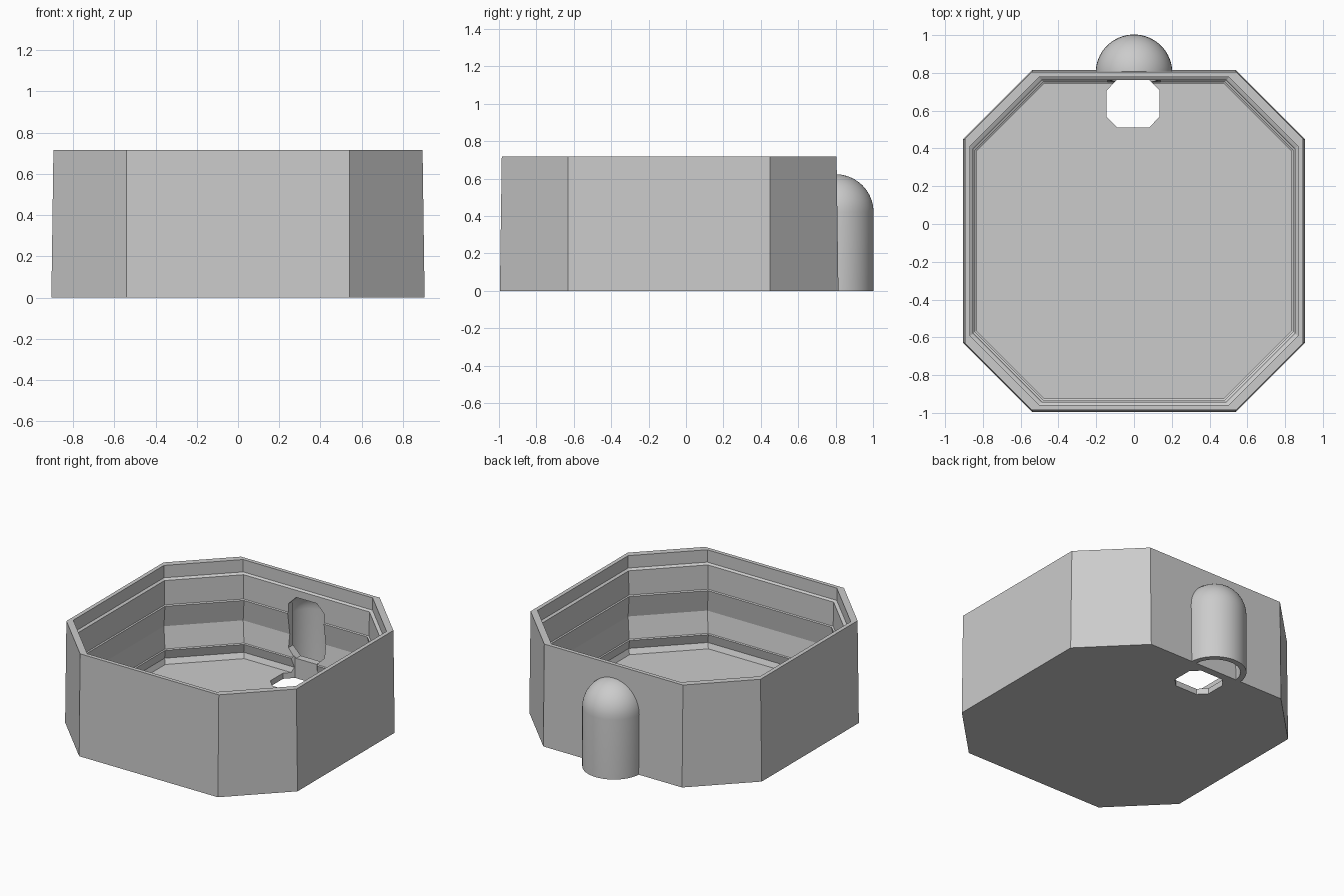
import bpy, bmesh, math
from mathutils import Vector

if "Cube" in bpy.data.objects:
    bpy.data.objects.remove(bpy.data.objects["Cube"])

grey = bpy.data.materials.new("plain grey")
grey.diffuse_color = (0.6, 0.6, 0.6, 1)
grey.use_nodes = True
grey.node_tree.nodes["Principled BSDF"].inputs["Base Color"].default_value = grey.diffuse_color

CY = -0.09          # centre of the tray in y
BACK = 0.80         # tube axis, buried in the back wall


def make_object(name, bm):
    bmesh.ops.recalc_face_normals(bm, faces=bm.faces)
    mesh = bpy.data.meshes.new(name)
    bm.to_mesh(mesh)
    bm.free()
    mesh.materials.append(grey)
    ob = bpy.data.objects.new(name, mesh)
    bpy.context.collection.objects.link(ob)
    return ob


def octagon(a, b, ca, cb):
    """Chamfered rectangle of half sizes a, b, with flats ending at ca, cb."""
    return [(a, -cb), (a, cb), (ca, b), (-ca, b),
            (-a, cb), (-a, -cb), (-ca, -b), (ca, -b)]


def loft(name, rings):
    """Closed solid through a list of equal-sized point rings."""
    bm = bmesh.new()
    loops = [[bm.verts.new(p) for p in ring] for ring in rings]
    for lo, hi in zip(loops, loops[1:]):
        for i in range(len(lo)):
            j = (i + 1) % len(lo)
            bm.faces.new((lo[i], lo[j], hi[j], hi[i]))
    bm.faces.new(loops[0])
    bm.faces.new(loops[-1])
    return make_object(name, bm)


def cut(target, cutter):
    mod = target.modifiers.new("cut", 'BOOLEAN')
    mod.operation = 'DIFFERENCE'
    mod.solver = 'EXACT'
    mod.object = cutter
    bpy.context.view_layer.objects.active = target
    bpy.ops.object.modifier_apply(modifier=mod.name)
    bpy.data.objects.remove(cutter)


# Tray: outer wall, rim, then the ribbed inner wall down to the floor
profile = [(0.905, 0), (0.895, 0.717), (0.867, 0.717), (0.867, 0.63),
           (0.852, 0.62), (0.850, 0.45), (0.842, 0.445), (0.866, 0.29),
           (0.842, 0.145), (0.835, 0.14), (0.850, 0.075), (0.835, 0.04)]
rings = []
for h, z in profile:
    c = 0.54 - 0.95 * (0.905 - h) if h < 0.89 else 0.54
    rings.append([(x, y + CY, z) for x, y in octagon(h, h, c, c)])
tray = loft("tray", rings)

# Drain hole through the floor, notching the lowest rib
drain = octagon(0.14, 0.126, 0.085, 0.07)
cut(tray, loft("drain_cutter", [[(x - 0.005, y + 0.637, z) for x, y in drain]
                                for z in (-0.1, 0.16)]))

# Tall slot through the back wall into the tube
slot = octagon(0.14, 0.215, 0.08, 0.155)
cut(tray, loft("slot_cutter", [[(x, y, z + 0.355) for x, z in slot]
                               for y in (0.70, 0.90)]))

# Hollow half tube with a domed top, open underneath
R_OUT, R_IN, SPRING, TOP_STEPS, SIDES = 0.203, 0.165, 0.42, 10, 32


def dome_profile(r):
    arc = [(r * math.cos(t), SPRING + r * math.sin(t))
           for t in (math.pi / 2 * k / TOP_STEPS for k in range(TOP_STEPS + 1))]
    return [(r, 0.0)] + arc


section = dome_profile(R_OUT) + dome_profile(R_IN)[::-1]
bm = bmesh.new()
columns = []
for s in range(SIDES + 1):
    a = math.pi * s / SIDES
    columns.append([bm.verts.new(Vector((r * math.cos(a), BACK + r * math.sin(a), z)))
                    for r, z in section])
split = len(section) // 2 - 1          # no faces between the two apexes
for p, q in zip(columns, columns[1:]):
    for i in range(len(section)):
        if i != split:
            j = (i + 1) % len(section)
            bm.faces.new((p[i], q[i], q[j], p[j]))
bmesh.ops.remove_doubles(bm, verts=bm.verts, dist=0.0001)
# Flat ends against the wall, bridging outer and inner skins
bmesh.ops.holes_fill(bm, edges=[e for e in bm.edges if e.is_boundary], sides=0)
tube = make_object("domed_tube", bm)
bpy.ops.object.select_all(action='DESELECT')
tube.select_set(True)
bpy.context.view_layer.objects.active = tube
bpy.ops.object.shade_smooth_by_angle(angle=math.radians(35))
